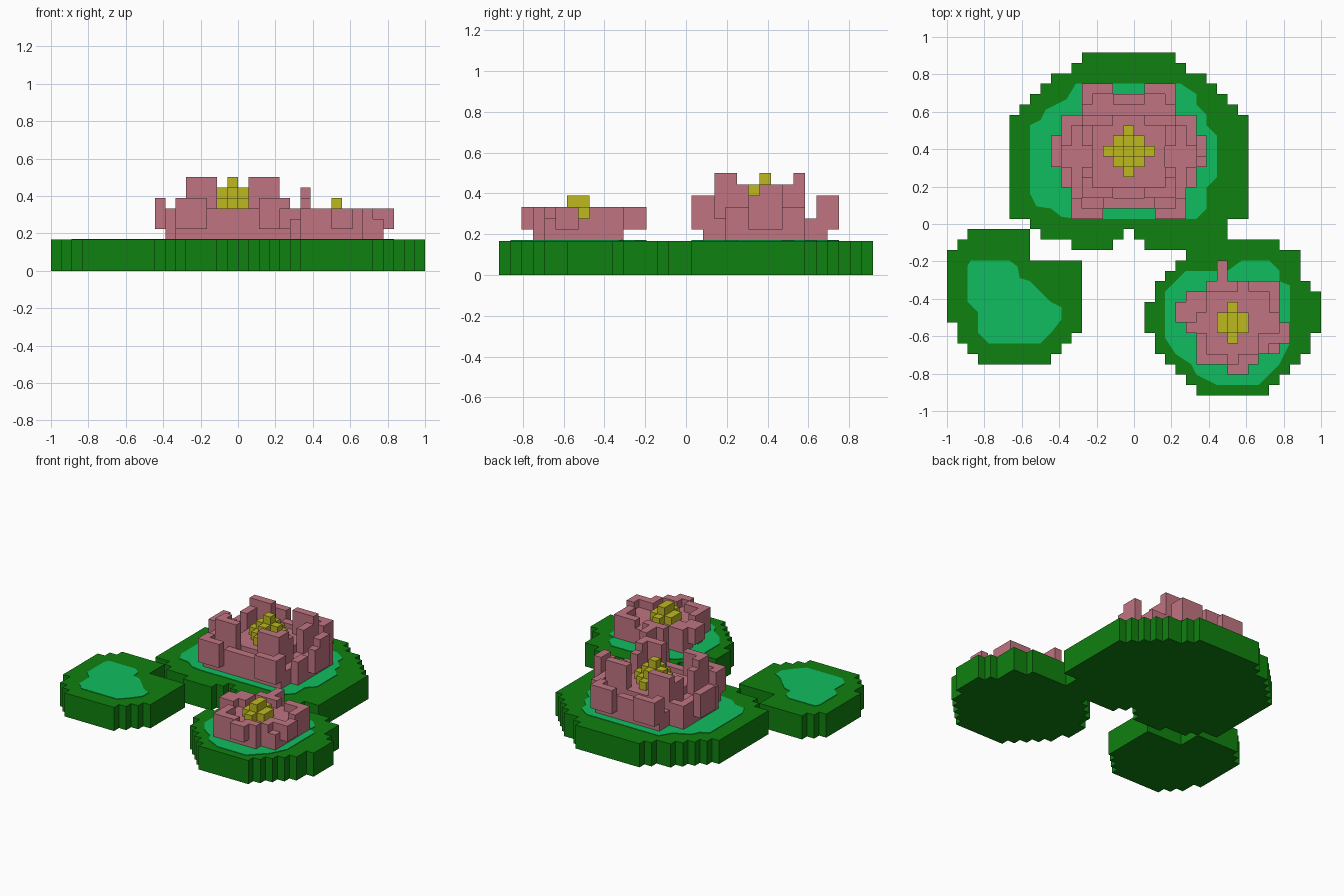
import bpy, bmesh

V = 1 / 18            # one block
if "Cube" in bpy.data.objects:
    bpy.data.objects.remove(bpy.data.objects["Cube"])


def material(name, rgb):
    m = bpy.data.materials.new(name)
    m.use_nodes = True
    m.diffuse_color = (*rgb, 1)
    bsdf = m.node_tree.nodes["Principled BSDF"]
    bsdf.inputs["Base Color"].default_value = (*rgb, 1)
    bsdf.inputs["Roughness"].default_value = 0.9
    return m


DARK = material("dark green", (0.005, 0.22, 0.005))
LIGHT = material("light green", (0.005, 0.51, 0.115))
PINK = material("petal pink", (0.53, 0.178, 0.223))
YELLOW = material("stamen yellow", (0.515, 0.479, 0.014))


def finish(name, bm, mat):
    bmesh.ops.recalc_face_normals(bm, faces=bm.faces)
    me = bpy.data.meshes.new(name)
    bm.to_mesh(me)
    bm.free()
    me.materials.append(mat)
    ob = bpy.data.objects.new(name, me)
    bpy.context.collection.objects.link(ob)
    return ob


def place(x, y, z):
    """Block grid to model units."""
    return (x * V - 1, y * V - 16.5 * V, z * V)


def prism(name, pts, z0, z1, mat):
    """Extrude a flat outline upward."""
    bm = bmesh.new()
    face = bm.faces.new([bm.verts.new(place(x, y, z0)) for x, y in pts])
    top = bmesh.ops.extrude_face_region(bm, geom=[face])["geom"]
    verts = [v for v in top if isinstance(v, bmesh.types.BMVert)]
    bmesh.ops.translate(bm, verts=verts, vec=(0, 0, (z1 - z0) * V))
    return finish(name, bm, mat)


def stair_outline(y, rows, extra=()):
    """Rows of (count, left, right) from the front backward."""
    right, left = [], []
    for n, x0, x1 in rows:
        right += [(x1, y), (x1, y + n)]
        left += [(x0, y), (x0, y + n)]
        y += n
    pts = []
    for p in right + left[::-1] + list(extra):
        if p not in pts:
            pts.append(p)
    return pts


def blocks(name, boxes, mat, cx=0, cy=0, mirror=False):
    """Join boxes (x0, x1, y0, y1, z0, z1), optionally mirrored in x."""
    if mirror:
        boxes = boxes + [(-b, -a, *r) for a, b, *r in boxes if a > 0]
    bm = bmesh.new()
    for x0, x1, y0, y1, z0, z1 in boxes:
        vs = bmesh.ops.create_cube(bm, size=1)["verts"]
        for v in vs:
            v.co = place(cx + (x1 if v.co.x > 0 else x0),
                         cy + (y1 if v.co.y > 0 else y0),
                         z1 if v.co.z > 0 else z0)
    return finish(name, bm, mat)


# Lily pads with stepped rims
notch = [(16, 14), (16, 15), (17, 15), (17, 16), (18, 16), (18, 15), (19, 15), (19, 14)]
prism("large_pad", stair_outline(14, [
    (1, 12, 26), (1, 9, 27), (1, 8, 27), (10, 6, 29), (1, 7, 28), (1, 8, 27),
    (1, 9, 26), (1, 10, 25), (1, 12, 23), (1, 13, 22)], notch), 0, 3, DARK)
prism("small_pad", stair_outline(3, [
    (1, 3, 10), (1, 2, 11), (1, 1, 12), (1, 1, 13), (6, 0, 13),
    (2, 0, 8), (1, 1, 8)] [:5] + [(1, 0, 8), (1, 1, 8), (1, 2, 8)]), 0, 3, DARK)
prism("medium_pad", stair_outline(0, [
    (1, 24, 31), (1, 23, 32), (1, 22, 33), (1, 21, 34), (2, 20, 35), (3, 19, 36),
    (1, 20, 36), (1, 20, 35), (1, 21, 34), (1, 22, 34), (1, 23, 34), (1, 25, 32)]),
    0, 3, DARK)

# Pale centres, thin plates on the pads
TOP = 3.07
prism("large_pad_centre", [
    (12.4, 17), (24, 17), (25, 18), (25, 20), (26, 21), (26, 25), (25, 26), (25, 27),
    (24, 28), (24, 29), (22.5, 30), (12.4, 30), (11.5, 28.5), (9.5, 27.5), (9, 26.5),
    (8, 26), (8, 19.4), (8.6, 18.2), (10, 18), (11, 17.2)], 2.9, TOP, LIGHT)
prism("small_pad_centre", [
    (4, 5), (9, 5), (10, 6), (11, 7.3), (11, 8.5), (10, 9), (9, 10), (8, 11), (7, 11.3),
    (6.8, 12.4), (6, 13), (2.3, 13), (2, 12.5), (2, 9), (3, 8), (3, 6)], 2.9, TOP, LIGHT)
prism("medium_pad_centre", [
    (26, 1), (30, 1), (31, 2), (32, 3), (33, 5), (33, 10.6), (32, 11), (32, 12), (31, 13),
    (28.4, 13), (27, 12), (23, 12), (22, 11), (21, 10), (21, 5.5), (22, 4), (23.5, 3),
    (24, 2)], 2.9, TOP, LIGHT)

# Large flower: base, outer petals, inner petals
large_petals = [
    (-6.5, 6.5, -3.5, 3.5, 3, 5), (-5.5, 5.5, -5.5, 3.5, 3, 5), (-4.5, 4.5, -5.5, 5.5, 3, 5),
    (-3.5, 3.5, -3.5, 3.5, 3, 6),
    # front petals
    (2.5, 5.5, -6.5, -5.5, 4, 7), (4.5, 5.5, -6.5, -4.5, 4, 7), (-2.5, 2.5, -5.5, -4.5, 3, 6),
    (5.5, 6.5, -3.5, -1.5, 3, 6),
    # back petals
    (1.5, 4.5, 5.5, 6.5, 4, 7), (3.5, 4.5, 4.5, 6.5, 4, 7), (-1.5, 1.5, 4.5, 5.5, 3, 6),
    (4.5, 6.5, 2.5, 3.5, 3, 6),
    # side petals
    (6.5, 7.5, -1.5, 1.5, 4, 7), (5.5, 6.5, 0.5, 3.5, 3, 6),
    # inner petals
    (1.5, 4.5, -4.5, -3.5, 3, 9), (3.5, 4.5, -4.5, -2.5, 3, 9), (3.5, 4.5, -2.5, -1.5, 3, 8),
    (1.5, 4.5, 2.5, 3.5, 3, 9), (3.5, 4.5, 0.5, 2.5, 3, 8)]
blocks("large_flower_petals", large_petals, PINK, 17.5, 23.5, True)
blocks("raised_petal_tip", [(24, 25, 23, 25, 5, 8)], PINK)
blocks("large_flower_stamens", [
    (-0.5, 0.5, -2.5, 2.5, 5, 7), (-2.5, 2.5, -0.5, 0.5, 5, 7), (-1.5, 1.5, -1.5, 1.5, 5, 7),
    (-0.5, 0.5, -1.5, 1.5, 7, 8), (-1.5, 1.5, -0.5, 0.5, 7, 8), (-0.5, 0.5, -0.5, 0.5, 8, 9)],
    YELLOW, 17.5, 23.5)

# Medium flower
blocks("medium_flower_petals", [
    (24, 32, 7, 10, 3, 5), (24, 30, 3, 9, 3, 5), (30, 32, 4, 7, 3, 5), (25, 32, 9, 11, 3, 5),
    (25, 28, 10, 11, 3, 6), (26, 27, 11, 13, 4, 6),
    (29, 32, 10, 11, 4, 6), (31, 32, 8, 11, 4, 6),
    (22, 24, 7, 9, 4, 6), (23, 25, 8, 10, 3, 6), (23, 24, 6, 7, 3, 5),
    (24, 25, 3, 6, 3, 6), (24, 27, 3, 4, 3, 6),
    (27, 29, 2, 3, 4, 6), (28, 30, 3, 4, 3, 6),
    (31, 33, 5, 6, 4, 6), (32, 33, 5, 7, 4, 6), (30, 31, 4, 6, 3, 6)], PINK)
blocks("medium_flower_stamens", [
    (26, 29, 6, 8, 4, 6), (27, 28, 5, 9, 4, 6), (27, 28, 6, 8, 6, 7)], YELLOW)
